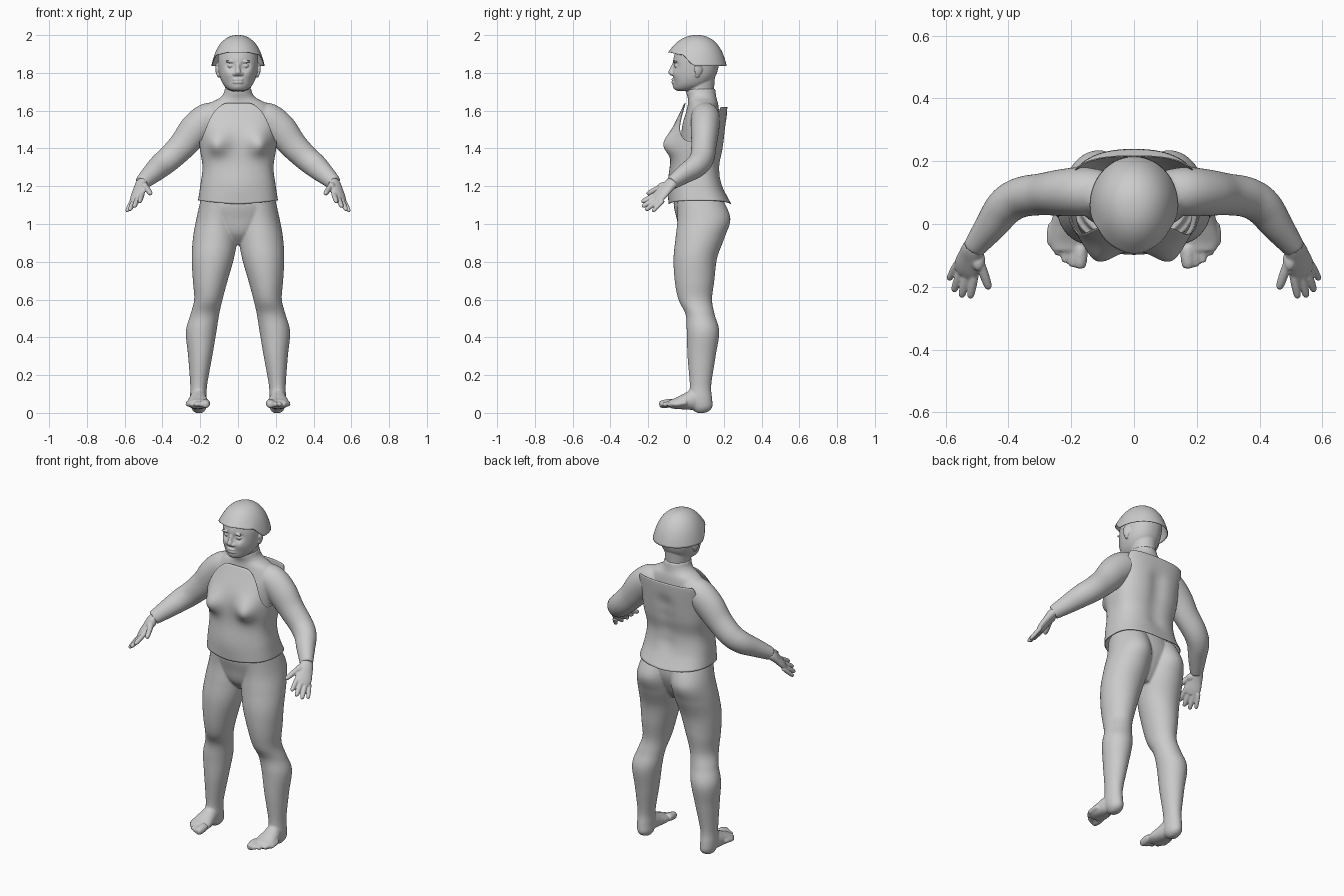
import bpy, bmesh, math
from mathutils import Vector, Matrix

cube = bpy.data.objects.get("Cube")
if cube:
    bpy.data.objects.remove(cube, do_unlink=True)

grey = bpy.data.materials.new("plain_grey")
grey.use_nodes = True
grey.diffuse_color = (0.6, 0.6, 0.6, 1)
grey.node_tree.nodes["Principled BSDF"].inputs["Base Color"].default_value = (0.6, 0.6, 0.6, 1)


def spline(rows, steps):
    """Smooth interpolation through rows of numbers."""
    out = []
    for i in range(len(rows) - 1):
        a, b, c, d = (rows[max(0, min(len(rows) - 1, i + k))] for k in (-1, 0, 1, 2))
        for s in range(steps):
            t = s / steps
            out.append([q + t * ((r - p) / 2 + t * (p - 2.5 * q + 2 * r - w / 2
                        + t * (1.5 * (q - r) + (w - p) / 2))) for p, q, r, w in zip(a, b, c, d)])
    return out + [list(rows[-1])]


def loft(bm, rows, side=None, steps=6, n=40, power=2.0, bumps=()):
    """Closed tube through (x, y, z, radius_u, radius_v); level rings unless side is given."""
    pts = spline(rows, steps)
    rings = []
    for i, (x, y, z, ru, rv) in enumerate(pts):
        u, v = Vector((1, 0, 0)), Vector((0, 1, 0))
        if side:
            t = (Vector(pts[min(i + 1, len(pts) - 1)][:3]) - Vector(pts[max(i - 1, 0)][:3])).normalized()
            u = Vector(side)
            u = (u - t * u.dot(t)).normalized()
            v = t.cross(u)
        ring = []
        for k in range(n):
            c, s = math.cos(math.tau * k / n), math.sin(math.tau * k / n)
            c, s = (math.copysign(abs(q) ** (2 / power), q) for q in (c, s))
            p = Vector((x, y, z)) + u * c * ru + v * s * rv
            ring.append(bm.verts.new(bump(p, bumps)))
        rings.append(ring)
    for a, b in zip(rings, rings[1:]):
        for k in range(n):
            bm.faces.new((a[k], a[(k + 1) % n], b[(k + 1) % n], b[k]))
    bm.faces.new(rings[0])
    bm.faces.new(rings[-1])


def bump(p, bumps):
    """Push a point by soft round bumps, each (centre, radius, offset)."""
    shift = Vector()
    for c, r, o in bumps:
        shift += Vector(o) * math.exp(-((p - Vector(c)).length / r) ** 2)
    return p + shift


def level(z, rx, front, back, x=0):
    return (x, (front + back) / 2, z, rx, (back - front) / 2)


def blob(bm, loc, size, turn=0):
    m = Matrix.Translation(loc) @ Matrix.Rotation(turn, 4, 'Z') @ Matrix.Diagonal((*size, 1))
    bmesh.ops.create_uvsphere(bm, u_segments=20, v_segments=12, radius=1, matrix=m)


def digit(bm, base, tip, r):
    a, b = Vector(base), Vector(tip)
    loft(bm, [(*a.lerp(b, t), r * k, r * k) for t, k in
              ((-.2, .9), (.1, 1), (.5, 1), (.85, .85), (.97, .55), (1, .15))], side=(1, 0, 0.3), n=16, steps=3)


def finish(name, bm, voxel=0, relax=4, mirror=False):
    bmesh.ops.recalc_face_normals(bm, faces=bm.faces)
    me = bpy.data.meshes.new(name)
    bm.to_mesh(me)
    bm.free()
    for f in me.polygons:
        f.use_smooth = True
    me.materials.append(grey)
    ob = bpy.data.objects.new(name, me)
    bpy.context.collection.objects.link(ob)
    if mirror:
        ob.modifiers.new("mirror", 'MIRROR').use_clip = False
    if voxel:
        m = ob.modifiers.new("merge", 'REMESH')
        m.mode, m.voxel_size, m.use_smooth_shade = 'VOXEL', voxel, True
        m = ob.modifiers.new("relax", 'SMOOTH')
        m.factor, m.iterations = 0.5, relax
    else:
        m = ob.modifiers.new("thickness", 'SOLIDIFY')
        m.thickness, m.offset = 0.004, 0
    return ob


def ramp(a, lo, hi):
    t = max(0, min(1, (a - lo) / (hi - lo)))
    return t * t * (3 - 2 * t)


# Legs, hips and feet
bm = bmesh.new()
loft(bm, [level(z, rx, f, b, x) for z, x, rx, f, b in (
    (1.14, .1, .095, -.05, .19), (1.03, .112, .108, -.045, .235), (.93, .12, .118, -.055, .205),
    (.82, .133, .112, -.066, .165), (.7, .147, .092, -.06, .15), (.6, .157, .075, -.04, .138),
    (.52, .176, .076, -.002, .152), (.43, .195, .081, .004, .176), (.3, .2, .064, .008, .157),
    (.15, .208, .045, .02, .134), (.08, .21, .044, .015, .138), (.035, .208, .042, .025, .14),
    (.012, .207, .032, .04, .125), (0, .207, .018, .06, .1))])
loft(bm, [level(*r) for r in ((1.17, .17, -.06, .18), (1.1, .195, -.065, .2), (1.03, .19, -.05, .195),
                              (.95, .12, -.03, .16), (.89, .04, .02, .12))])
loft(bm, [(.207, .1, .05, .03, .04), (.21, .05, .068, .042, .056), (.212, 0, .06, .052, .044),
          (.212, -.05, .05, .06, .03), (.212, -.085, .047, .05, .022)], side=(1, 0, 0))
for i in range(5):
    x, y = .17 + .0235 * i, -.142 + .0045 * i * i
    digit(bm, (x, y + .06, .052), (x + .003, y, .043), .023 if i == 0 else .0155 - .0008 * i)
finish("legs_and_feet", bm, .006, mirror=True)

# Shoulders, neck base and arms
bm = bmesh.new()
loft(bm, [level(*r) for r in ((1.25, .15, -.03, .15), (1.4, .17, -.03, .17), (1.52, .185, -.02, .175),
                              (1.59, .185, .0, .175), (1.635, .155, .01, .17), (1.665, .1, .01, .162),
                              (1.69, .077, .002, .158), (1.715, .071, -.002, .155))])
loft(bm, [(.1, .1, 1.575, .07, .07), (.16, .103, 1.555, .085, .078), (.225, .1, 1.5, .086, .075),
          (.29, .095, 1.42, .075, .067), (.36, .085, 1.35, .068, .064), (.41, .055, 1.308, .064, .06),
          (.455, -.005, 1.267, .054, .05), (.51, -.077, 1.217, .039, .034)], side=(.7, 0, .7))
finish("arms_and_shoulders", bm, .007, mirror=True)

# Hands
bm = bmesh.new()
spread = (.75, .25, -.55)
loft(bm, [(.497, -.06, 1.229, .032, .028), (.512, -.08, 1.212, .037, .027), (.522, -.11, 1.183, .043, .023),
          (.533, -.14, 1.15, .046, .02), (.538, -.16, 1.13, .04, .015)], side=spread)
for base, tip, r in (((.508, -.165, 1.155), (.522, -.236, 1.115), .0135),
                     ((.53, -.16, 1.138), (.55, -.233, 1.09), .014),
                     ((.55, -.148, 1.125), (.574, -.215, 1.072), .0135),
                     ((.565, -.13, 1.115), (.59, -.178, 1.065), .012),
                     ((.49, -.125, 1.2), (.461, -.207, 1.158), .015)):
    digit(bm, base, tip, r)
blob(bm, (.496, -.115, 1.2), (.022, .035, .022))
finish("hands", bm, .004, relax=3, mirror=True)

# Torso cover, open at the neck and armholes
outline = spline([(1.11, .212, -.085, .235), (1.2, .198, -.084, .192), (1.3, .186, -.08, .178),
                  (1.4, .2, -.078, .196), (1.5, .207, -.07, .208), (1.6, .215, -.025, .216),
                  (1.66, .21, .005, .216)], 20)
chest = [((s * .105, -.08, 1.43), .062, (s * .012, -.05, -.008)) for s in (-1, 1)]
chest += [((s * .12, -.11, 1.405), .03, (0, -.012, 0)) for s in (-1, 1)]
chest += [((0, .21, z), .05, (0, -.013, 0)) for z in (1.25, 1.33, 1.41, 1.49)]
chest += [((0, -.09, 1.2), .1, (0, -.012, 0))]
bm = bmesh.new()
rows, cols = 56, 128
grid = []
for k in range(cols):
    a = math.tau * k / cols
    sx, sy = math.sin(a), -math.cos(a)
    turn = math.degrees(math.acos(max(-1, min(1, -sy))))
    top = 1.64 - .2 * ramp(turn, 8, 75) + .18 * ramp(turn, 105, 132)
    bottom = 1.105 + .02 * abs(sx)
    line = []
    for j in range(rows + 1):
        z = bottom + (top - bottom) * j / rows
        _, rx, f, b = min(outline, key=lambda r: abs(r[0] - z))
        i = min(range(len(outline) - 1), key=lambda q: abs((outline[q][0] + outline[q + 1][0]) / 2 - z))
        p, q = outline[i], outline[i + 1]
        t = (z - p[0]) / (q[0] - p[0])
        rx, f, b = (p[m] + t * (q[m] - p[m]) for m in (1, 2, 3))
        e = 2 / 2.7
        x = rx * math.copysign(abs(sx) ** e, sx)
        y = (f + b) / 2 + (b - f) / 2 * math.copysign(abs(sy) ** e, sy)
        line.append(bm.verts.new(bump(Vector((x, y, z)), chest)))
    grid.append(line)
for k in range(cols):
    a, b = grid[k], grid[(k + 1) % cols]
    for j in range(rows):
        bm.faces.new((a[j], b[j], b[j + 1], a[j + 1]))
finish("torso_cover", bm)

# Head with face, neck and ears
bm = bmesh.new()
face = [((s * .042, -.06, 1.838), .022, (0, .018, 0)) for s in (-1, 1)]
face += [((s * .05, -.05, 1.795), .03, (0, -.008, 0)) for s in (-1, 1)]
face += [((0, -.06, 1.73), .025, (0, -.008, 0)), ((0, -.06, 1.865), .05, (0, -.006, 0))]
loft(bm, [level(*r) for r in ((1.705, .03, -.045, .02), (1.715, .055, -.058, .07), (1.74, .079, -.064, .12),
                              (1.78, .096, -.067, .155), (1.83, .104, -.066, .172), (1.88, .106, -.06, .178),
                              (1.93, .095, -.045, .165), (1.965, .06, 0, .12))], steps=10, n=72, power=2.2, bumps=face)
loft(bm, [level(*r) for r in ((1.66, .066, .015, .145), (1.71, .067, .0, .148), (1.8, .075, .01, .155))])
loft(bm, [(0, -.06, 1.85, .01, .012), (0, -.07, 1.825, .011, .014), (0, -.078, 1.802, .016, .016),
          (0, -.07, 1.785, .012, .01)], n=20)
for z in (1.765, 1.75):
    blob(bm, (0, -.066, z), (.029, .011, .007))
for s in (-1, 1):
    blob(bm, (s * .017, -.068, 1.795), (.012, .014, .01))
    blob(bm, (s * .04, -.05, 1.838), (.017, .013, .011))
    blob(bm, (s * .042, -.06, 1.86), (.026, .008, .007), -s * .2)
    blob(bm, (s * .108, .065, 1.82), (.01, .023, .034), s * .35)
    blob(bm, (s * .104, .06, 1.79), (.008, .013, .015))
finish("head", bm, .004, relax=3)

# Helmet with a raised front rim
bm = bmesh.new()
crown = bm.verts.new((0, .062, 1.998))
cols, rows = 96, 24
grid = []
for k in range(cols):
    a = math.tau * k / cols
    turn = math.degrees(math.acos(math.cos(a)))
    rim = 1.908 - .012 * ramp(turn, 20, 60) - .06 * ramp(turn, 58, 88)
    low = math.asin((rim - 1.82) / .178)
    line = []
    for j in range(rows):
        phi = low + (math.pi / 2 - low) * j / rows
        r = math.cos(phi) ** .9 * (1 + .05 * (1 - j / rows) ** 6)
        depth = .165 if math.cos(a) > 0 else .147
        line.append(bm.verts.new((.133 * r * math.sin(a), .06 - depth * r * math.cos(a),
                                  1.82 + .178 * math.sin(phi))))
    grid.append(line)
for k in range(cols):
    a, b = grid[k], grid[(k + 1) % cols]
    for j in range(rows - 1):
        bm.faces.new((a[j], b[j], b[j + 1], a[j + 1]))
    bm.faces.new((a[-1], b[-1], crown))
finish("helmet", bm)
